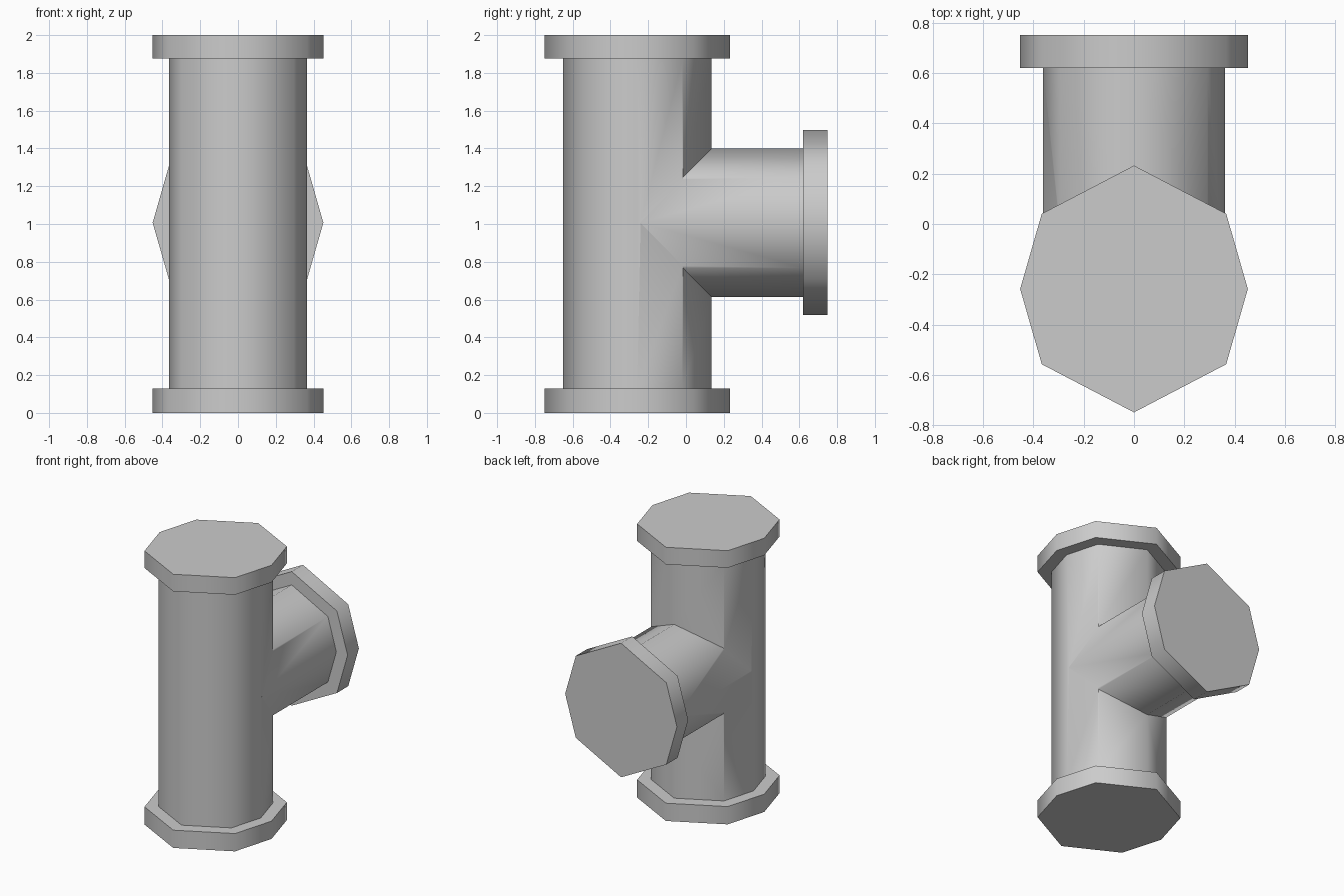
import bpy, bmesh, math
from mathutils import Matrix, Vector

cube = bpy.data.objects.get("Cube")
if cube:
    bpy.data.objects.remove(cube, do_unlink=True)

metal = bpy.data.materials.new("pipe_grey")
metal.use_nodes = True
GREY = (0.6, 0.6, 0.6, 1)
metal.diffuse_color = GREY
metal.node_tree.nodes["Principled BSDF"].inputs["Base Color"].default_value = GREY


def octagon(rx, ry):
    """Slightly stretched eight-sided section with points on both axes."""
    dx, dy = rx * 0.81, ry * 0.61
    return [(rx, 0), (dx, dy), (0, ry), (-dx, dy),
            (-rx, 0), (-dx, -dy), (0, -ry), (dx, -dy)]


def pipe(name, stations, matrix):
    """Closed loft through octagons; each station is (height, rx, ry)."""
    bm = bmesh.new()
    rings = [[bm.verts.new((x, y, h)) for x, y in octagon(rx, ry)]
             for h, rx, ry in stations]
    bm.faces.new(rings[0])
    bm.faces.new(rings[-1])
    for a, b in zip(rings, rings[1:]):
        for i in range(8):
            j = (i + 1) % 8
            bm.faces.new((a[i], a[j], b[j], b[i]))
    bm.transform(matrix)
    bmesh.ops.recalc_face_normals(bm, faces=bm.faces)
    mesh = bpy.data.meshes.new(name)
    bm.to_mesh(mesh)
    bm.free()
    mesh.materials.append(metal)
    obj = bpy.data.objects.new(name, mesh)
    bpy.context.collection.objects.link(obj)
    return obj


FLANGE = (0.452, 0.49)
TUBE = (0.365, 0.394)
AXIS_Y = -0.258

# Upright pipe with a flange at each end
tee = pipe("tee_pipe",
           [(0, *FLANGE), (0.13, *FLANGE), (0.13, *TUBE),
            (1.875, *TUBE), (1.875, *FLANGE), (2, *FLANGE)],
           Matrix.Translation((0, AXIS_Y, 0)))

# Rear branch with its flange, run along +y
branch = pipe("branch_pipe",
              [(-0.24, 0.361, 0.393), (0.62, 0.361, 0.393),
               (0.62, *FLANGE), (0.75, *FLANGE)],
              Matrix.Translation((0, 0, 1.007)) @ Matrix.Rotation(-math.pi / 2, 4, "X"))

# Weld the branch into the upright pipe
weld = tee.modifiers.new("weld", "BOOLEAN")
weld.operation = "UNION"
weld.solver = "EXACT"
weld.object = branch
bpy.ops.object.select_all(action="DESELECT")
tee.select_set(True)
bpy.context.view_layer.objects.active = tee
bpy.ops.object.modifier_apply(modifier="weld")
bpy.data.objects.remove(branch, do_unlink=True)

# Round the sides, keep the rims crisp
bpy.ops.object.shade_smooth_by_angle(angle=math.radians(60))
